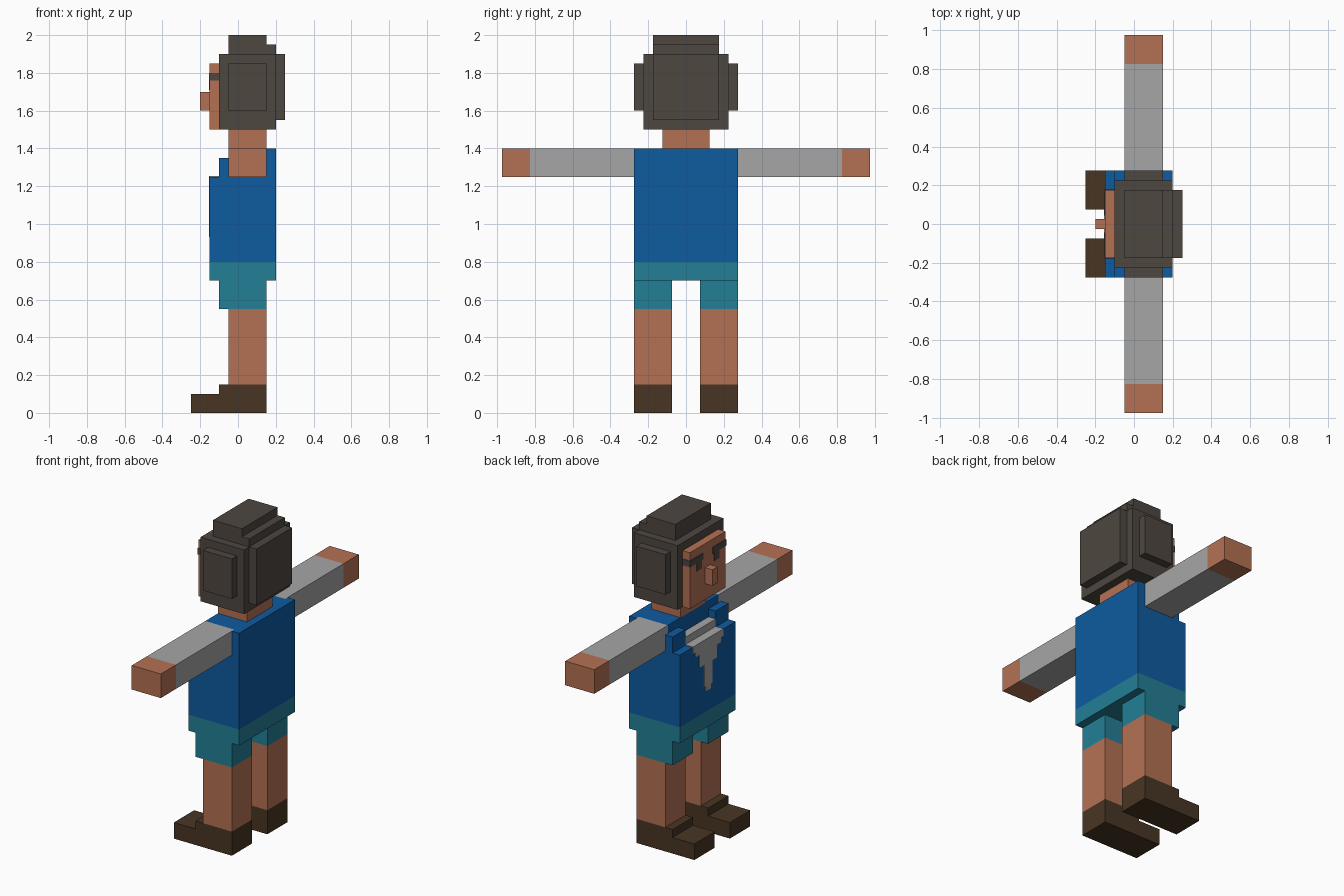
import bpy
import bmesh

cube = bpy.data.objects.get("Cube")
if cube:
    bpy.data.objects.remove(cube, do_unlink=True)


def material(name, rgb):
    """Flat material from 0-255 sRGB values, stored as linear."""
    lin = [(c / 255 / 12.92) if c <= 10 else ((c / 255 + 0.055) / 1.055) ** 2.4 for c in rgb]
    mat = bpy.data.materials.new(name)
    mat.use_nodes = True
    mat.diffuse_color = (*lin, 1)
    bsdf = mat.node_tree.nodes["Principled BSDF"]
    bsdf.inputs["Base Color"].default_value = (*lin, 1)
    bsdf.inputs["Roughness"].default_value = 0.9
    return mat


SKIN = material("skin", (180, 113, 84))
HAIR = material("dark_hair", (78, 71, 65))
BLUE = material("blue_jacket", (14, 91, 160))
GREY = material("grey_shirt", (166, 166, 166))
TEAL = material("teal_shorts", (35, 127, 150))
BROWN = material("brown_shoes", (72, 53, 35))


def prism(name, axis, profile, lo, hi, mat):
    """Extrude a profile along x (profile is y,z) or along y (profile is x,z)."""
    def place(p, d):
        return (d, p[0], p[1]) if axis == "x" else (p[0], d, p[1])
    bm = bmesh.new()
    base = bm.faces.new([bm.verts.new(place(p, lo)) for p in profile])
    res = bmesh.ops.extrude_face_region(bm, geom=[base])
    move = place((0, 0), hi - lo)
    verts = [v for v in res["geom"] if isinstance(v, bmesh.types.BMVert)]
    bmesh.ops.translate(bm, verts=verts, vec=move)
    bmesh.ops.recalc_face_normals(bm, faces=bm.faces)
    mesh = bpy.data.meshes.new(name)
    bm.to_mesh(mesh)
    bm.free()
    mesh.materials.append(mat)
    obj = bpy.data.objects.new(name, mesh)
    bpy.context.collection.objects.link(obj)
    return obj


def box(name, x, y, z, mat):
    rect = [(x[0], z[0]), (x[1], z[0]), (x[1], z[1]), (x[0], z[1])]
    return prism(name, "y", rect, y[0], y[1], mat)


# Torso: stepped chest with a raised back panel
chest = [(-0.15, 0.8), (0.2, 0.8), (0.2, 1.25), (-0.15, 1.25)]
prism("jacket_body", "y", chest, -0.275, 0.275, BLUE)
box("jacket_back_panel", (0.15, 0.2), (-0.275, 0.275), (1.25, 1.4), BLUE)
box("jacket_shoulders", (-0.05, 0.15), (-0.25, 0.25), (1.25, 1.4), BLUE)

# Shirt showing at the open collar, running down the chest in steps
box("shirt_collar", (-0.1, -0.05), (-0.15, 0.15), (1.25, 1.3), GREY)
box("shirt_ledge", (-0.154, -0.1), (-0.15, 0.15), (1.25, 1.254), GREY)
half = [(0.15, 1.25), (0.15, 1.21), (0.125, 1.21), (0.125, 1.18), (0.085, 1.18),
        (0.085, 1.1), (0.04, 1.1), (0.04, 0.96), (0.025, 0.96), (0.025, 0.93)]
prism("shirt_front", "x", half + [(-y, z) for y, z in reversed(half)], -0.154, -0.15, GREY)

# Shorts waist
box("shorts_waist", (-0.15, 0.2), (-0.275, 0.275), (0.7, 0.8), TEAL)

# Head
box("neck", (-0.05, 0.15), (-0.125, 0.125), (1.4, 1.5), SKIN)
box("face", (-0.15, -0.1), (-0.175, 0.175), (1.5, 1.85), SKIN)
box("nose", (-0.2, -0.15), (-0.025, 0.025), (1.6, 1.7), SKIN)
box("hair_main", (-0.1, 0.2), (-0.225, 0.225), (1.5, 1.9), HAIR)
box("hair_back", (0.2, 0.25), (-0.175, 0.175), (1.55, 1.9), HAIR)
crown = [(-0.05, 1.9), (0.2, 1.9), (0.2, 1.95), (0.15, 1.95), (0.15, 2.0), (-0.05, 2.0)]
prism("hair_crown", "y", crown, -0.175, 0.175, HAIR)

# Paired parts; the figure looks along -x, so its left is -y
shoe = [(-0.25, 0), (0.15, 0), (0.15, 0.15), (-0.1, 0.15), (-0.1, 0.1), (-0.25, 0.1)]
for side, s in (("left", -1), ("right", 1)):
    def span(a, b):
        return tuple(sorted((s * a, s * b)))

    # Arm
    box(f"{side}_sleeve", (-0.05, 0.15), span(0.25, 0.825), (1.25, 1.4), GREY)
    box(f"{side}_hand", (-0.05, 0.15), span(0.825, 0.975), (1.25, 1.4), SKIN)
    box(f"{side}_lapel", (-0.1, -0.05), span(0.15, 0.275), (1.25, 1.35), BLUE)

    # Leg
    leg = span(0.075, 0.275)
    box(f"{side}_shorts_leg", (-0.1, 0.15), leg, (0.55, 0.7), TEAL)
    box(f"{side}_leg", (-0.05, 0.15), leg, (0.15, 0.55), SKIN)
    prism(f"{side}_shoe", "y", shoe, leg[0], leg[1], BROWN)

    # Hair over the ear, brow wrapping round the face, and eye
    box(f"{side}_hair_side", (-0.05, 0.15), span(0.225, 0.275), (1.6, 1.85), HAIR)
    box(f"{side}_brow", (-0.153, -0.1), span(0.045, 0.178), (1.76, 1.8), HAIR)
    box(f"{side}_eye", (-0.153, -0.15), span(0.06, 0.11), (1.71, 1.76), HAIR)
